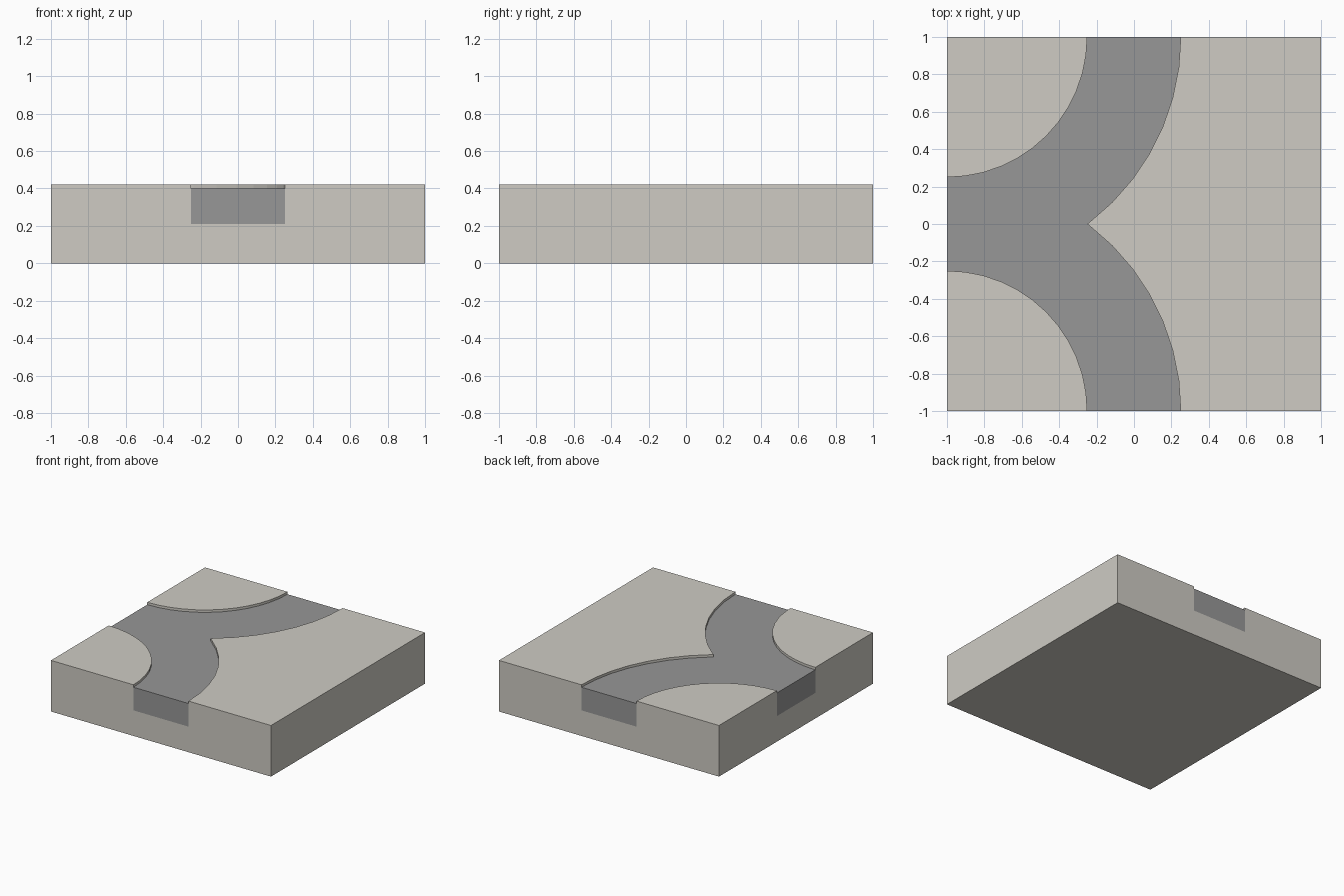
import bpy, bmesh, math

if "Cube" in bpy.data.objects:
    bpy.data.objects.remove(bpy.data.objects["Cube"])

BASE_TOP, ROAD_TOP, ROAD_BOTTOM = 0.42, 0.40, 0.21
R_IN, R_OUT, STEP = 0.75, 1.25, 7.5


def material(name, rgb):
    mat = bpy.data.materials.new(name)
    mat.diffuse_color = (*rgb, 1)
    mat.use_nodes = True
    mat.node_tree.nodes["Principled BSDF"].inputs["Base Color"].default_value = mat.diffuse_color
    return mat


def prism(name, outline, z0, z1, mat):
    bm = bmesh.new()
    face = bm.faces.new([bm.verts.new((x, y, z0)) for x, y in outline])
    top = bmesh.ops.extrude_face_region(bm, geom=[face], use_keep_orig=True)
    moved = [v for v in top["geom"] if isinstance(v, bmesh.types.BMVert)]
    bmesh.ops.translate(bm, verts=moved, vec=(0, 0, z1 - z0))
    bmesh.ops.recalc_face_normals(bm, faces=bm.faces)
    mesh = bpy.data.meshes.new(name)
    bm.to_mesh(mesh)
    bm.free()
    mesh.materials.append(mat)
    obj = bpy.data.objects.new(name, mesh)
    bpy.context.collection.objects.link(obj)
    return obj


def arc(radius, degrees):
    return [(-1 + radius * math.cos(math.radians(a)),
             -1 + radius * math.sin(math.radians(a))) for a in degrees]


def road_outline(pad=0.0):
    # Front half: cusp, outer curve, road end, inner curve, left road end
    cusp = math.degrees(math.asin(1 / R_OUT))
    half = arc(R_OUT, [cusp] + [i * STEP for i in range(7, -1, -1)])
    if pad:
        half += [(0.25, -1 - pad), (-0.25, -1 - pad)]
    half += arc(R_IN, [i * STEP for i in range(13)])
    if pad:
        half.append((-1 - pad, -0.25))
    # Mirrored back half, sharing the cusp
    return half + [(x, -y) for x, y in reversed(half[1:])]


stone = material("stone", (0.62, 0.60, 0.55))
asphalt = material("asphalt", (0.31, 0.31, 0.31))

# Tile block with the forked channel cut out of its top
tile = prism("tile_base", [(-1, -1), (1, -1), (1, 1), (-1, 1)], 0, BASE_TOP, stone)
cutter = prism("channel_cutter", road_outline(0.1), ROAD_BOTTOM, BASE_TOP + 0.1, stone)
cutter.hide_render = True
cut = tile.modifiers.new("channel", "BOOLEAN")
cut.operation = "DIFFERENCE"
cut.solver = "EXACT"
cut.object = cutter
bpy.context.view_layer.objects.active = tile
bpy.ops.object.modifier_apply(modifier=cut.name)
bpy.data.objects.remove(cutter)

# Road filling the channel, slightly below the tile top
prism("road", road_outline(), ROAD_BOTTOM, ROAD_TOP, asphalt)
